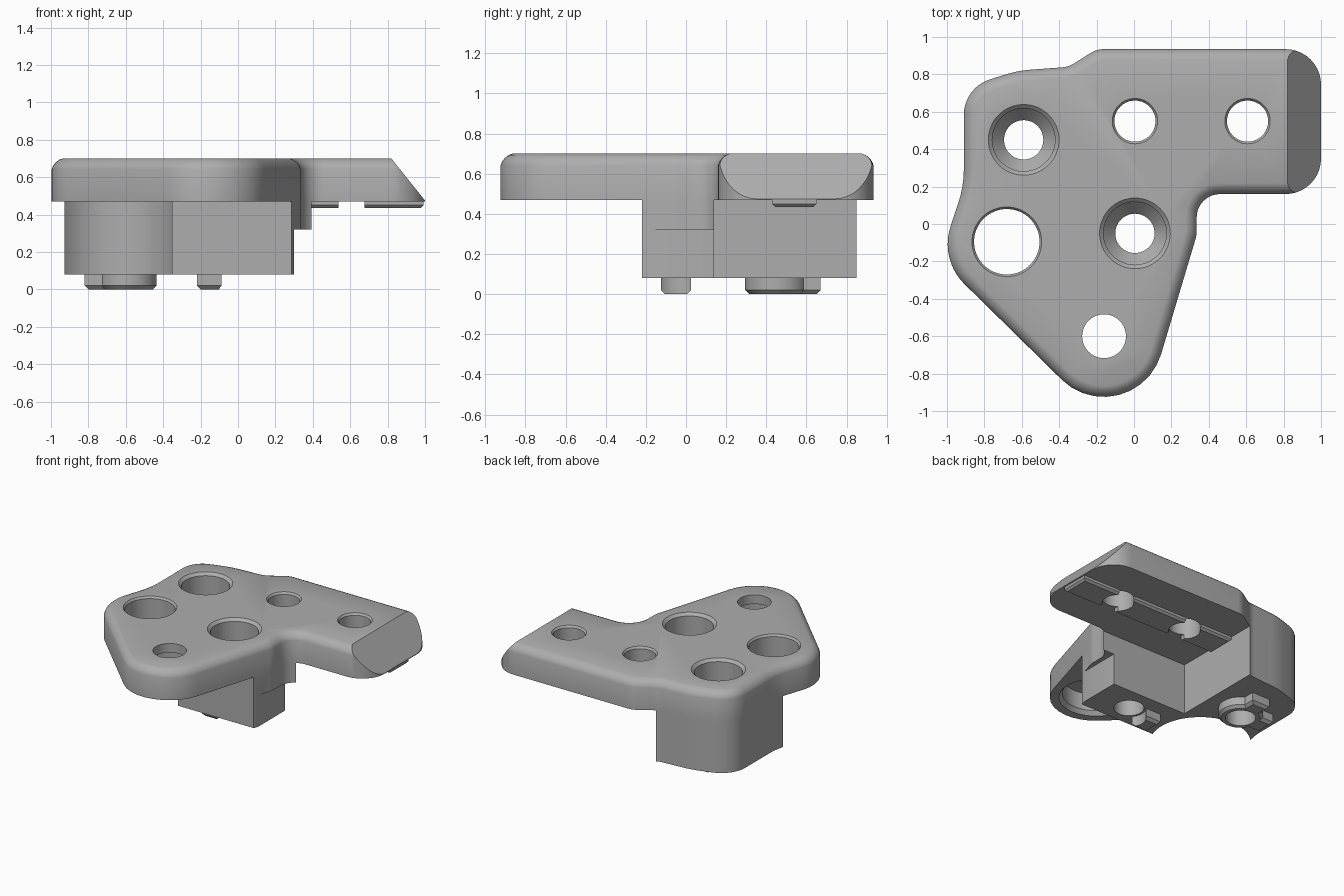
import bpy, bmesh, math
from mathutils import Vector

old = bpy.data.objects.get("Cube")
if old:
    bpy.data.objects.remove(old, do_unlink=True)

grey = bpy.data.materials.new("plain_grey")
grey.use_nodes = True
grey.diffuse_color = (0.42, 0.42, 0.42, 1)
grey.node_tree.nodes["Principled BSDF"].inputs["Base Color"].default_value = grey.diffuse_color


def to_object(name, bm):
    bmesh.ops.recalc_face_normals(bm, faces=bm.faces)
    mesh = bpy.data.meshes.new(name)
    bm.to_mesh(mesh)
    bm.free()
    mesh.materials.append(grey)
    ob = bpy.data.objects.new(name, mesh)
    bpy.context.collection.objects.link(ob)
    return ob


def rounded(corners, steps=10):
    """Polygon whose corners (x, y, radius) are replaced by arcs."""
    pts = []
    n = len(corners)
    for i, (x, y, r) in enumerate(corners):
        p = Vector((x, y))
        a = (Vector(corners[i - 1][:2]) - p).normalized()
        b = (Vector(corners[(i + 1) % n][:2]) - p).normalized()
        if r == 0:
            pts.append(p)
            continue
        half = a.angle(b) / 2
        centre = p + (a + b).normalized() * (r / math.sin(half))
        start = p + a * (r / math.tan(half)) - centre
        end = p + b * (r / math.tan(half)) - centre
        sweep = start.angle_signed(end)
        for k in range(steps + 1):
            t = -sweep * k / steps
            c, s = math.cos(t), math.sin(t)
            pts.append(centre + Vector((start.x * c - start.y * s, start.x * s + start.y * c)))
    return pts


def prism(pts, z0, z1, bevel_z=None, offset=0.02, segments=1, profile=0.5):
    """Extruded polygon, with the rim at height bevel_z bevelled."""
    bm = bmesh.new()
    base = bm.faces.new([bm.verts.new((p[0], p[1], z0)) for p in pts])
    top = bmesh.ops.extrude_face_region(bm, geom=[base], use_keep_orig=True)["geom"]
    for v in top:
        if isinstance(v, bmesh.types.BMVert):
            v.co.z = z1
    bmesh.ops.recalc_face_normals(bm, faces=bm.faces)
    if bevel_z is not None:
        rim = [e for e in bm.edges if all(abs(v.co.z - bevel_z) < 1e-5 for v in e.verts)]
        bmesh.ops.bevel(bm, geom=rim, offset=offset, segments=segments,
                        profile=profile, affect='EDGES')
    return bm


def box(x0, x1, y0, y1):
    return [(x0, y0), (x1, y0), (x1, y1), (x0, y1)]


def circle(x, y, r, n=64):
    return [(x + r * math.cos(k * math.tau / n), y + r * math.sin(k * math.tau / n)) for k in range(n)]


def lathe(x, y, profile, n=64):
    """Solid of revolution from (radius, height) pairs."""
    bm = bmesh.new()
    rings = [[bm.verts.new((*p, z)) for p in circle(x, y, r, n)] for r, z in profile]
    for a, b in zip(rings, rings[1:]):
        for k in range(n):
            bm.faces.new((a[k], a[(k + 1) % n], b[(k + 1) % n], b[k]))
    bm.faces.new(rings[0][::-1])
    bm.faces.new(rings[-1])
    return bm


def combine(ob, bm, operation='DIFFERENCE'):
    """Boolean a temporary solid with an object and bake the result."""
    tool = to_object("cutter", bm)
    tool.hide_render = True
    mod = ob.modifiers.new("bool", 'BOOLEAN')
    mod.operation, mod.solver, mod.object = operation, 'EXACT', tool
    graph = bpy.context.evaluated_depsgraph_get()
    mesh = bpy.data.meshes.new_from_object(ob.evaluated_get(graph))
    ob.modifiers.clear()
    ob.data = mesh
    bpy.data.objects.remove(tool, do_unlink=True)


# Shared plan outline
outline = rounded([
    (1, .935, .19), (-.2, .935, .14), (-.35, .84, .14), (-.62, .82, .6), (-.91, .73, .2),
    (-.91, .2, .6), (-1.04, -.19, .3), (-.007, -1.205, .32), (.335, -.06, .2),
    (.335, .16, .125), (1, .16, .19)])

# Hole positions and cutter profiles
screw_a, screw_b, socket, tip = (-.59, .45), (.005, -.05), (-.68, -.095), (-.16, -.6)
arm_holes = [(.005, .55), (.607, .55)]
SCREW = [(.105, -.1), (.105, .2), (.168, .27), (.168, .68), (.19, .701), (.19, .8)]
SMALL = [(.11, .3), (.11, .685), (.122, .701), (.122, .8)]
SOCKET = [(.175, .3), (.175, .685), (.187, .701), (.187, .8)]
TIP = [(.26, .4), (.26, .469), (.235, .5), (.235, .63), (.117, .63), (.117, .8)]

# Top plate with rounded rim and sloping arm end
bm = prism(outline, .47, .70, .70, .058, 4, .4)
cut = bmesh.ops.bisect_plane(bm, geom=bm.verts[:] + bm.edges[:] + bm.faces[:],
                             plane_co=(.82, 0, .70), plane_no=(.225, 0, .18), clear_outer=True)
bmesh.ops.holes_fill(bm, edges=[e for e in bm.edges if e.is_boundary])
plate = to_object("top_plate", bm)
for spot, shape in [(screw_a, SCREW), (screw_b, SCREW), (socket, SOCKET), (tip, TIP)] + \
        [(h, SMALL) for h in arm_holes]:
    combine(plate, lathe(*spot, shape))

# L-shaped block beneath the plate, scalloped and notched
block = to_object("lower_block", prism(outline, .08, .47))
ell = [(-1.5, -.22), (.6, -.22), (.6, .14), (-.34, .14), (-.34, 1.2), (-1.5, 1.2)]
combine(block, prism(ell, -.1, .6), 'INTERSECT')
combine(block, prism(circle(*socket, .35, 96), -.1, .6))
combine(block, prism(box(.30, .6, -.5, .5), -.1, .32))
for spot in (screw_a, screw_b):
    combine(block, lathe(*spot, SCREW))

# Keyed collar around the rear screw hole
x, y = screw_a
collar = to_object("rear_collar", prism(circle(x, y, .155), 0, .08, 0))
combine(collar, prism(box(x - .23, x, y - .075, y + .075), 0, .08, 0), 'UNION')
combine(collar, prism(box(x - .075, x + .075, y, y + .22), 0, .08, 0), 'UNION')
combine(collar, lathe(x, y, SCREW))

# Key tab beside the front screw hole
x, y = screw_b
tab = to_object("front_key", prism(box(x - .225, x - .05, y - .075, y + .075), 0, .08, 0))
combine(tab, prism(circle(x, y, .12), -.1, .2))

# Locating rail under the arm, split at each hole
rail = to_object("arm_rail", prism(box(-.34, .993, .43, .65), .435, .47, .435, .015))
for hx, hy in arm_holes:
    combine(rail, prism(box(hx - .07, hx + .07, .3, .8), .3, .6))
    combine(rail, prism(circle(hx, hy, .11), .3, .6))

# Smooth curved walls, keep crisp edges
for ob in (plate, block, collar, tab, rail):
    bpy.ops.object.select_all(action='DESELECT')
    ob.select_set(True)
    bpy.context.view_layer.objects.active = ob
    bpy.ops.object.shade_smooth_by_angle(angle=math.radians(28))
